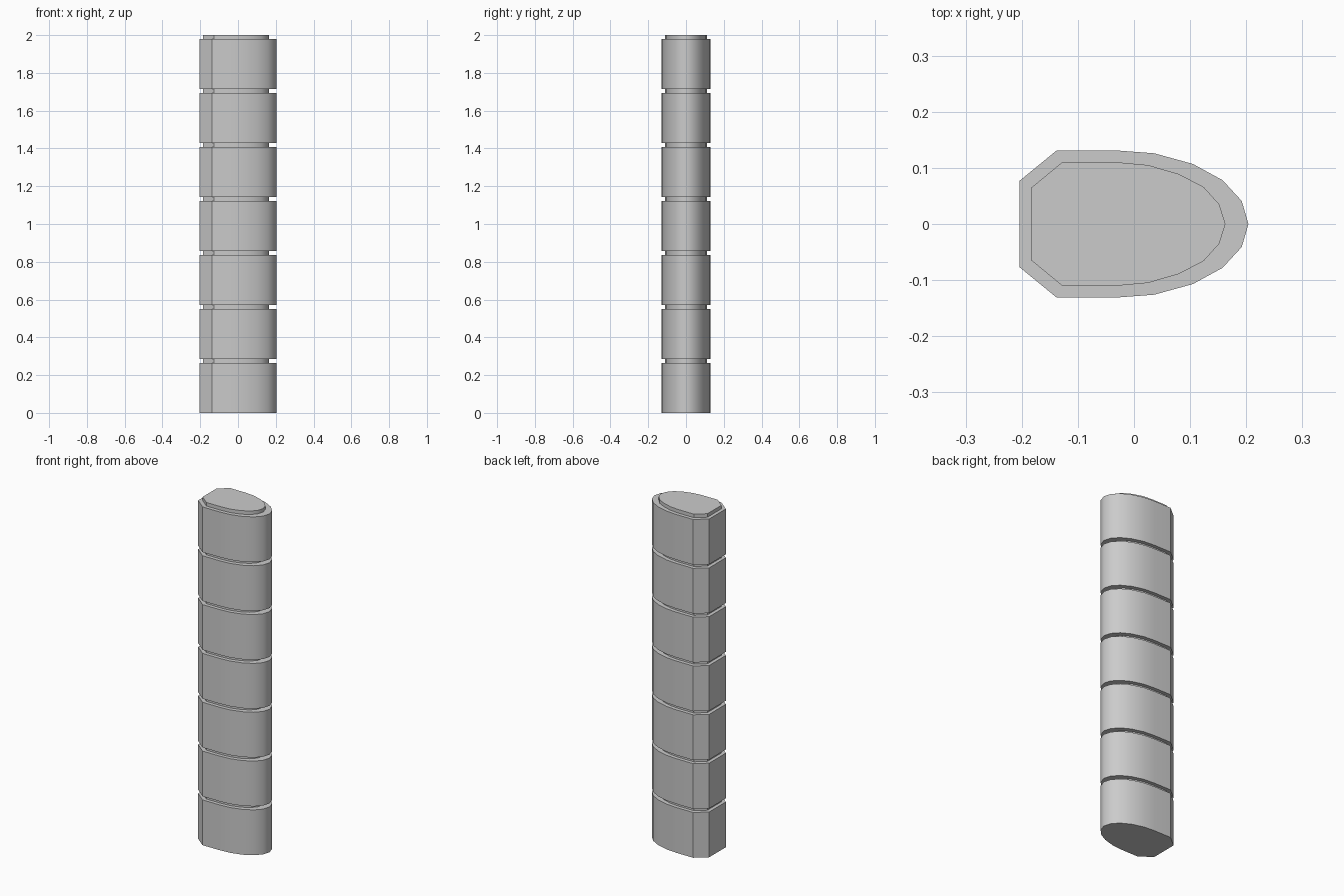
import bpy, bmesh, math

if "Cube" in bpy.data.objects:
    bpy.data.objects.remove(bpy.data.objects["Cube"])

# Half cross-sections (x, y), from blunt end to rounded nose
BODY = [(-0.204, 0.077), (-0.138, 0.131), (-0.03, 0.131), (0.036, 0.126),
        (0.105, 0.107), (0.158, 0.078), (0.192, 0.041), (0.204, 0)]
NECK = [(-0.184, 0.064), (-0.128, 0.11), (-0.03, 0.11), (0.025, 0.105),
        (0.08, 0.089), (0.124, 0.066), (0.152, 0.035), (0.163, 0)]
COUNT, PITCH, BODY_H = 7, 2 / 7, 0.265


def mirrored(half):
    """Close a half section by mirroring it in y; counter-clockwise."""
    return [(x, -y) for x, y in half] + half[-2::-1]


bm = bmesh.new()


def ring(half, z):
    return [bm.verts.new((x, y, z)) for x, y in mirrored(half)]


# Stack of blocks, each topped with a recessed neck
rings = []
for i in range(COUNT):
    z = i * PITCH
    rings += [ring(BODY, z), ring(BODY, z + BODY_H),
              ring(NECK, z + BODY_H), ring(NECK, z + PITCH)]

# Side walls, ledges and end caps
for a, b in zip(rings, rings[1:]):
    n = len(a)
    for k in range(n):
        m = (k + 1) % n
        bm.faces.new((a[k], a[m], b[m], b[k]))
bm.faces.new(rings[0][::-1])
bm.faces.new(rings[-1])
bmesh.ops.recalc_face_normals(bm, faces=bm.faces[:])

mesh = bpy.data.meshes.new("segmented_column")
bm.to_mesh(mesh)
bm.free()
column = bpy.data.objects.new("segmented_column", mesh)
bpy.context.collection.objects.link(column)

# Smooth nose, sharp corners and ledges
bpy.context.view_layer.objects.active = column
column.select_set(True)
bpy.ops.object.shade_smooth_by_angle(angle=math.radians(35))
